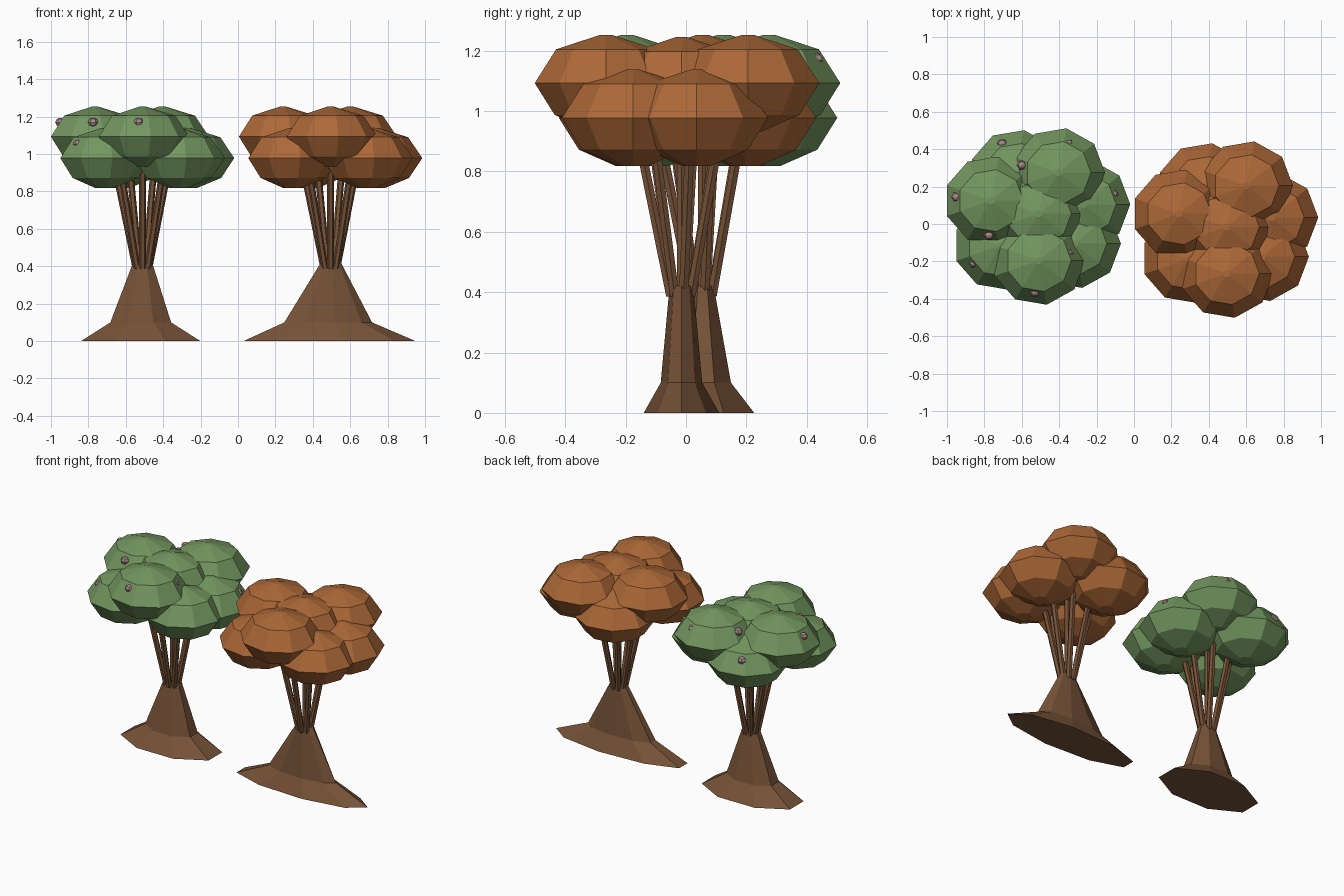
import bpy, bmesh
from math import sin, cos, tau
from mathutils import Vector

cube = bpy.data.objects.get("Cube")
if cube:
    bpy.data.objects.remove(cube)


def material(name, rgb):
    m = bpy.data.materials.new(name)
    m.use_nodes = True
    m.diffuse_color = (*rgb, 1)
    m.node_tree.nodes["Principled BSDF"].inputs["Base Color"].default_value = (*rgb, 1)
    return m


BARK = material("bark brown", (0.18, 0.084, 0.038))
GREEN = material("leaf green", (0.17, 0.305, 0.115))
ORANGE = material("autumn orange", (0.41, 0.138, 0.038))
PINK = material("blossom pink", (0.42, 0.26, 0.27))


def loft(name, rings, sides, mat, turn=0.0):
    """Closed stack of polygon rings, each (centre, x radius, y radius)."""
    bm = bmesh.new()
    loops = []
    for (cx, cy, cz), rx, ry in rings:
        angles = [tau * (i + turn) / sides for i in range(sides)]
        loops.append([bm.verts.new((cx + rx * cos(a), cy + ry * sin(a), cz)) for a in angles])
    for low, high in zip(loops, loops[1:]):
        for i in range(sides):
            j = (i + 1) % sides
            bm.faces.new((low[i], low[j], high[j], high[i]))
    bm.faces.new(loops[0][::-1])
    bm.faces.new(loops[-1])
    mesh = bpy.data.meshes.new(name)
    bm.to_mesh(mesh)
    bm.free()
    mesh.materials.append(mat)
    obj = bpy.data.objects.new(name, mesh)
    bpy.context.collection.objects.link(obj)
    return obj


# Faceted rounded clump: (radius factor, height factor) from bottom to top
CLUMP = [(0.2, -1), (0.72, -0.66), (1, 0), (0.7, 0.7), (0.08, 1)]


def clump(name, centre, size, mat, sides=9):
    x, y, z = centre
    rings = [((x, y, z + h * size[2]), r * size[0], r * size[1]) for r, h in CLUMP]
    return loft(name, rings, sides, mat)


# Leaf clump centres for a tree standing at the origin
LEAVES = [
    (0.0, -0.25, 1.093), (-0.255, 0.07, 1.093), (0.105, 0.22, 1.093), (0.0, 0.0, 1.085),
    (0.24, 0.05, 0.978), (0.19, -0.16, 0.978), (-0.12, 0.21, 0.978), (-0.205, -0.17, 0.978),
]


def tree(label, x, y, leaf, foot_x, foot_y, sides, turn, foot_shift):
    # Flared trunk
    rings = [((x + foot_shift, y, 0), foot_x, foot_y),
             ((x + foot_shift, y, 0.1), foot_x * 0.51, foot_y * 0.55),
             ((x, y, 0.42), 0.055, 0.04)]
    loft(label + "_trunk", rings, sides, BARK, turn)
    # One branch per leaf clump
    for i, (lx, ly, lz) in enumerate(LEAVES):
        out = Vector((lx, ly, 0))
        root = Vector((x, y, 0.385)) + out * 0.14
        tip = Vector((x, y, 0.98)) + out * 0.62
        loft(f"{label}_branch_{i + 1}", [(root, 0.018, 0.018), (tip, 0.018, 0.018)], 6, BARK)
        clump(f"{label}_leaves_{i + 1}", (x + lx, y + ly, lz), (0.25, 0.24, 0.16), leaf)


tree("green_tree", -0.51, 0.055, GREEN, 0.345, 0.185, 8, 0.5, -0.01)
tree("orange_tree", 0.495, -0.015, ORANGE, 0.474, 0.127, 9, 0, -0.02)

# Blossoms on the green tree
HIGH, LOW = 1.17, 1.055
BLOSSOMS = [
    (-0.95, 0.145, HIGH), (-0.775, -0.06, HIGH), (-0.53, -0.365, HIGH), (-0.35, -0.155, HIGH),
    (-0.35, 0.43, HIGH), (-0.6, 0.315, HIGH), (-0.855, -0.21, LOW), (-0.2, -0.2, LOW),
    (-0.705, 0.43, LOW), (-0.11, 0.16, LOW),
]
for i, place in enumerate(BLOSSOMS):
    clump(f"blossom_{i + 1}", place, (0.028, 0.026, 0.024), PINK, 6)
